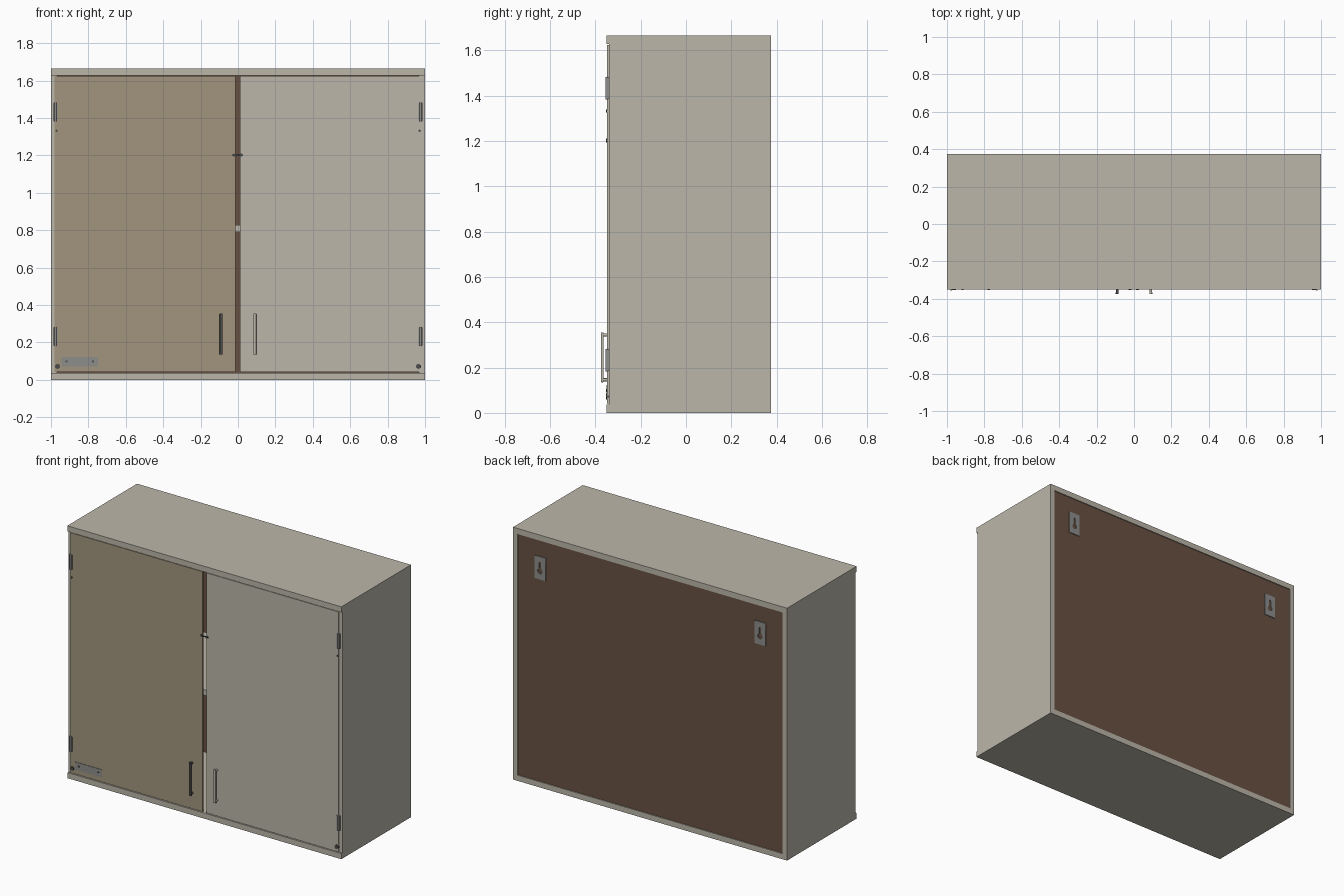
import bpy, math
from mathutils import Vector

if "Cube" in bpy.data.objects:
    bpy.data.objects.remove(bpy.data.objects["Cube"])


def material(name, rgb):
    m = bpy.data.materials.new(name)
    m.diffuse_color = (*rgb, 1)
    m.use_nodes = True
    m.node_tree.nodes["Principled BSDF"].inputs["Base Color"].default_value = m.diffuse_color
    return m


BODY = material("pale_laminate", (0.50, 0.47, 0.40))
TAN = material("tan_laminate", (0.36, 0.30, 0.205))
BROWN = material("brown_board", (0.14, 0.083, 0.055))
METAL = material("metal", (0.27, 0.27, 0.265))
DARK = material("dark_metal", (0.07, 0.07, 0.07))


def box(name, x, y, z, mat, bevel=0):
    """Box from (min, max) ranges on each axis."""
    bpy.ops.mesh.primitive_cube_add(size=1, location=[sum(r) / 2 for r in (x, y, z)])
    o = bpy.context.object
    o.name = name
    o.scale = [r[1] - r[0] for r in (x, y, z)]
    bpy.ops.object.transform_apply(location=False, rotation=False, scale=True)
    o.data.materials.append(mat)
    if bevel:
        b = o.modifiers.new("bevel", 'BEVEL')
        b.width, b.segments = bevel, 2
    return o


def rod(name, a, b, r, mat, sides=16):
    """Cylinder between two points."""
    a, b = Vector(a), Vector(b)
    bpy.ops.mesh.primitive_cylinder_add(radius=r, depth=(b - a).length, vertices=sides, location=(a + b) / 2)
    o = bpy.context.object
    o.name = name
    o.rotation_euler = (b - a).to_track_quat('Z', 'Y').to_euler()
    bpy.ops.object.shade_smooth_by_angle()
    o.data.materials.append(mat)
    return o


H, T, W = 1.665, 0.037, 0.032      # height, slab and side thickness
FRONT, BACK, FACE = -0.351, 0.375, -0.348

# Carcass
box("bottom_panel", (-1, 1), (FRONT, BACK), (0, T), BODY)
box("top_panel", (-1, 1), (FRONT, BACK), (H - T, H), BODY)
for s, side in ((-1, "left"), (1, "right")):
    box(side + "_side_panel", sorted((s, s * (1 - W))), (-0.340, BACK), (T, H - T), BODY)
box("back_panel", (-1 + W, 1 - W), (0.358, 0.369), (T, H - T), BROWN)
box("shelf", (-1 + W, 1 - W), (-0.31, 0.358), (0.79, 0.827), BODY)

# Doors, with a narrow gap between them
box("left_door", (-0.98, -0.014), (FACE, -0.340), (0.041, H - 0.041), TAN)
box("right_door", (0.012, 0.977), (FACE, -0.340), (0.041, H - 0.041), BODY)

for s, side, mat in ((-1, "left", DARK), (1, "right", BODY)):
    # Bow handle
    x = s * 0.09
    box(side + "_handle_bar", (x - 0.008, x + 0.008), (-0.375, -0.363), (0.135, 0.355), mat, 0.003)
    for z in (0.146, 0.344):
        rod(side + "_handle_post", (x, -0.365, z), (x, FACE + 0.002, z), 0.007, mat)
    # Butt hinges
    for z in (0.232, 1.432):
        x = s * 0.976
        rod(side + "_hinge_pin", (x, -0.350, z - 0.05), (x, -0.350, z + 0.05), 0.006, METAL)
        box(side + "_hinge_leaf", (x - 0.011, x + 0.011), (-0.351, -0.339), (z - 0.048, z + 0.048), METAL)
    # Corner lock studs and small pins
    rod(side + "_corner_stud", (s * 0.965, -0.354, 0.072), (s * 0.965, -0.338, 0.072), 0.013, DARK)
    rod(side + "_edge_pin", (s * 0.971, -0.352, 1.332), (s * 0.971, -0.338, 1.332), 0.006, DARK, 12)
    # Latch knobs beside the door gap
    rod(side + "_latch_knob", (s * 0.02 - 0.002, -0.353, 1.202), (s * 0.02 - 0.002, -0.346, 1.202), 0.008, DARK, 12)
box("latch_bar", (-0.032, 0.027), (-0.351, -0.347), (1.198, 1.205), DARK)

# Label plate with screws
box("label_plate", (-0.945, -0.748), (-0.351, FACE), (0.072, 0.122), METAL)
for x in (-0.917, -0.776):
    rod("label_plate_screw", (x, -0.353, 0.099), (x, -0.350, 0.099), 0.006, DARK, 12)


# Hanging plates with a keyhole, extruded from a filled outline
def keyhole_plate(name, x, z):
    rect = [(-0.041, -0.075), (0.041, -0.075), (0.041, 0.075), (-0.041, 0.075)]
    arc = [math.radians(120 + 300 * i / 16) for i in range(17)]
    hole = [(0.018 * math.cos(a), -0.02 + 0.018 * math.sin(a)) for a in arc]
    hole += [(0.008, 0.035), (0, 0.043), (-0.008, 0.035)]
    c = bpy.data.curves.new(name, 'CURVE')
    c.dimensions, c.fill_mode, c.extrude = '2D', 'BOTH', 0.003
    for pts in (rect, hole):
        sp = c.splines.new('POLY')
        sp.points.add(len(pts) - 1)
        for p, q in zip(sp.points, pts):
            p.co = (*q, 0, 1)
        sp.use_cyclic_u = True
    o = bpy.data.objects.new(name, c)
    bpy.context.collection.objects.link(o)
    o.location, o.rotation_euler = (x, 0.372, z), (math.pi / 2, 0, 0)
    bpy.context.view_layer.objects.active = o
    bpy.ops.object.select_all(action='DESELECT')
    o.select_set(True)
    bpy.ops.object.convert(target='MESH')
    bpy.context.object.data.materials.append(METAL)


for s, side in ((-1, "left"), (1, "right")):
    keyhole_plate(side + "_hanging_plate", s * 0.803, 1.447)
